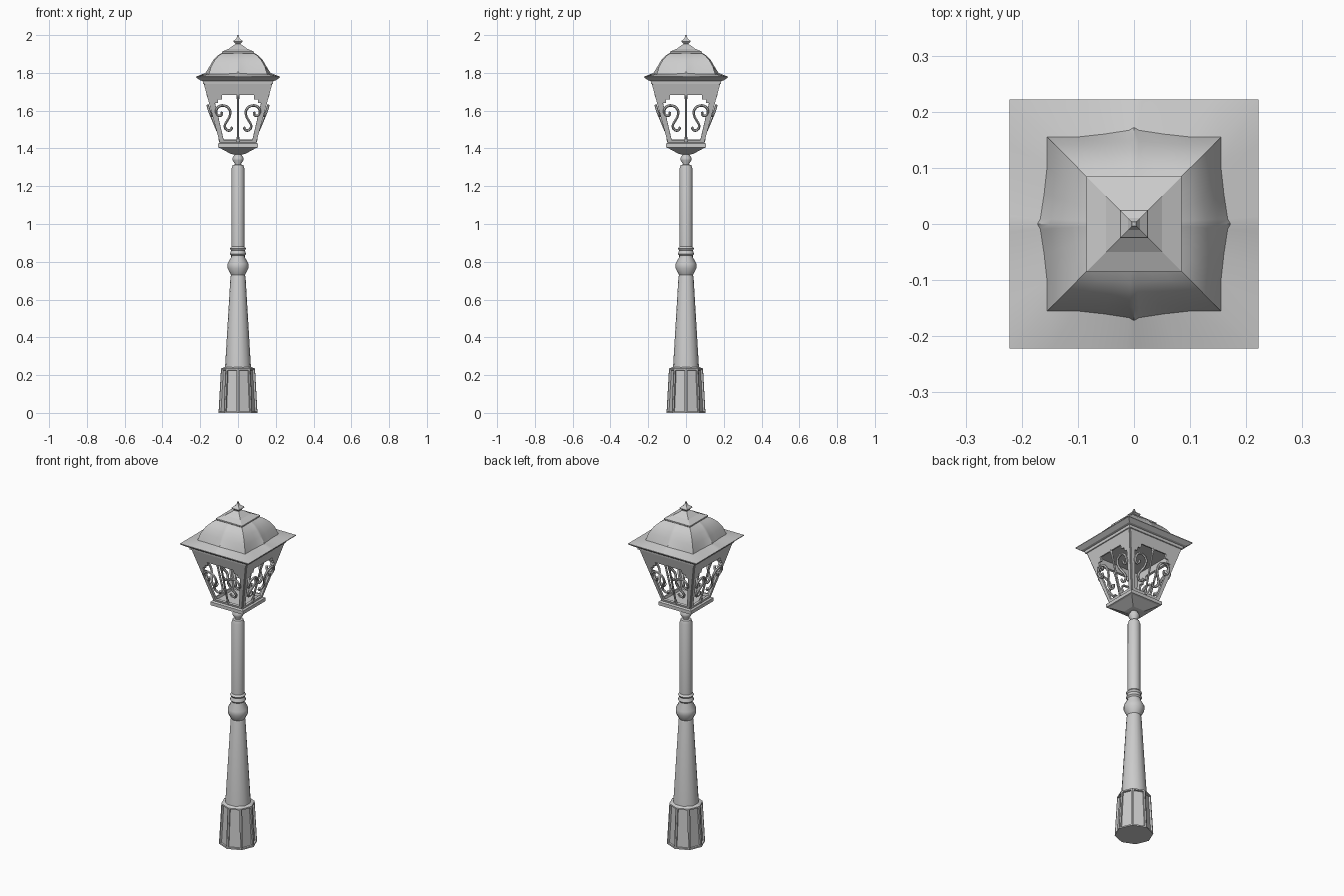
import bpy, bmesh, math
from mathutils import Matrix, Vector

if "Cube" in bpy.data.objects:
    bpy.data.objects.remove(bpy.data.objects["Cube"])


def finish(name, bm, angle=None):
    bmesh.ops.recalc_face_normals(bm, faces=bm.faces)
    me = bpy.data.meshes.new(name)
    bm.to_mesh(me)
    bm.free()
    ob = bpy.data.objects.new(name, me)
    bpy.context.collection.objects.link(ob)
    if angle:
        bpy.ops.object.select_all(action='DESELECT')
        bpy.context.view_layer.objects.active = ob
        ob.select_set(True)
        bpy.ops.object.shade_smooth_by_angle(angle=math.radians(angle))
    return ob


def stack(profile, n, square=False):
    """Closed stack of n-sided rings from (radius or half-width, z) pairs."""
    bm = bmesh.new()
    k, a0 = (math.sqrt(2), math.pi / 4) if square else (1, 0)
    rings = [[bm.verts.new((r * k * math.cos(a0 + 2 * math.pi * i / n),
                            r * k * math.sin(a0 + 2 * math.pi * i / n), z))
              for i in range(n)] for r, z in profile]
    for a, b in zip(rings, rings[1:]):
        for i in range(n):
            j = (i + 1) % n
            bm.faces.new((a[i], a[j], b[j], b[i]))
    bm.faces.new(rings[0])
    bm.faces.new(rings[-1])
    return bm


def four_sides(ob, name):
    """Repeat a front part on all four sides."""
    ob.name = name + "_0"
    for i in range(1, 4):
        c = ob.copy()
        c.name = f"{name}_{i}"
        c.rotation_euler.z = i * math.pi / 2
        bpy.context.collection.objects.link(c)


# octagonal foot with recessed panels
bm = stack([(0.103, 0), (0.09, 0.235), (0.07, 0.243)], 8)
bmesh.ops.recalc_face_normals(bm, faces=bm.faces)
panels = [f for f in bm.faces if abs(f.normal.z) < 0.3]
bmesh.ops.inset_individual(bm, faces=panels, thickness=0.011, depth=0)
bmesh.ops.inset_individual(bm, faces=panels, thickness=0.002, depth=-0.01)
finish("foot", bm)

# turned post
finish("lower_post", stack([(0.07, 0.235), (0.068, 0.25), (0.04, 0.72), (0.036, 0.732)], 16), 35)
finish("post_knob", stack([(0.034, 0.725), (0.04, 0.735), (0.055, 0.765), (0.055, 0.79),
                           (0.036, 0.825), (0.036, 0.832), (0.043, 0.84), (0.036, 0.86),
                           (0.043, 0.87), (0.034, 0.88)], 16), 35)
finish("upper_post", stack([(0.034, 0.87), (0.034, 1.295), (0.028, 1.312), (0.017, 1.315),
                            (0.017, 1.32), (0.029, 1.337), (0.029, 1.35), (0.018, 1.368),
                            (0.018, 1.38)], 16), 35)

# lantern floor and cornice
finish("lantern_floor", stack([(0.025, 1.368), (0.04, 1.372), (0.095, 1.402), (0.105, 1.405),
                               (0.105, 1.425), (0.095, 1.432)], 4, True))
finish("cornice", stack([(0.176, 1.738), (0.185, 1.742), (0.187, 1.757), (0.2, 1.76),
                         (0.222, 1.776), (0.222, 1.78)], 4, True))


def face_depth(z):
    return 0.09 + (z - 1.43) * 0.272


# sloping lantern frame, half outline mirrored
outline = [(0, 1.43), (0.09, 1.43), (0.177, 1.75), (0, 1.75), (0, 1.685), (0.085, 1.685),
           (0.085, 1.662), (0.105, 1.662), (0.105, 1.642), (0.122, 1.642),
           (0.076, 1.445), (0, 1.445)]
bm = bmesh.new()
for s in (1, -1):
    bm.faces.new([bm.verts.new((s * x, -face_depth(z), z)) for x, z in outline])
bmesh.ops.remove_doubles(bm, verts=bm.verts, dist=1e-5)
frame = finish("lantern_frame", bm)
sol = frame.modifiers.new("thickness", 'SOLIDIFY')
sol.thickness = 0.012
sol.offset = 0
four_sides(frame, "lantern_frame")

# wrought scrolls and centre bar
scroll = [(0.085, 1.592), (0.088, 1.575), (0.104, 1.574), (0.115, 1.595), (0.104, 1.62),
          (0.072, 1.626), (0.045, 1.606), (0.043, 1.575), (0.058, 1.545), (0.07, 1.52),
          (0.06, 1.499), (0.04, 1.497), (0.032, 1.512)]
cu = bpy.data.curves.new("scrollwork", 'CURVE')
cu.dimensions = '3D'
cu.bevel_depth = 0.007
cu.bevel_resolution = 1
cu.resolution_u = 4
cu.use_fill_caps = True
for s in (1, -1):
    sp = cu.splines.new('BEZIER')
    sp.bezier_points.add(len(scroll) - 1)
    for p, (x, z) in zip(sp.bezier_points, scroll):
        bulge = 0.016 * max(0, (z - 1.49) / 0.11)
        p.co = (s * x, -face_depth(z) - min(bulge, 0.016), z)
        p.handle_left_type = p.handle_right_type = 'AUTO'
bar = cu.splines.new('POLY')
bar.points.add(3)
for p, (z, r) in zip(bar.points, [(1.435, 1.6), (1.465, 0.8), (1.65, 0.8), (1.69, 1.3)]):
    p.co = (0, -face_depth(z), z, 1)
    p.radius = r
ob = bpy.data.objects.new("scrollwork", cu)
bpy.context.collection.objects.link(ob)
bpy.ops.object.select_all(action='DESELECT')
bpy.context.view_layer.objects.active = ob
ob.select_set(True)
bpy.ops.object.convert(target='MESH')
bpy.ops.object.shade_smooth_by_angle(angle=math.radians(40))
four_sides(bpy.context.object, "scrollwork")

# domed roof: each side is a grid that flares out along a middle ridge
edge = [(0.08, 1.905), (0.1, 1.893), (0.122, 1.87), (0.142, 1.835), (0.155, 1.793), (0.222, 1.78)]
ridge = [(0.083, 1.907), (0.108, 1.892), (0.132, 1.866), (0.15, 1.835), (0.172, 1.8), (0.222, 1.78)]
columns = [(-1, 0), (-0.65, 0), (-0.35, 0.3), (-0.06, 0.7), (0, 1),
           (0.06, 0.7), (0.35, 0.3), (0.65, 0), (1, 0)]
bm = bmesh.new()
for side in range(4):
    rot = Matrix.Rotation(side * math.pi / 2, 3, 'Z')
    rows = []
    for (h, z), (hr, zr) in zip(edge, ridge):
        rows.append([bm.verts.new(rot @ Vector((u * h, -(h + (hr - h) * w), z + (zr - z) * w)))
                     for u, w in columns])
    for a, b in zip(rows, rows[1:]):
        for i in range(len(columns) - 1):
            bm.faces.new((a[i], a[i + 1], b[i + 1], b[i]))
bmesh.ops.remove_doubles(bm, verts=bm.verts, dist=1e-5)
finish("roof", bm, 35)

# cap and finial
finish("roof_cap", stack([(0.076, 1.895), (0.085, 1.905), (0.085, 1.912), (0.05, 1.927),
                          (0.025, 1.945), (0.015, 1.952)], 4, True))
finish("finial", stack([(0.012, 1.945), (0.014, 1.954), (0.025, 1.965), (0.023, 1.971),
                        (0.011, 1.98), (0.005, 1.99), (0.004, 2.0)], 4, True))
